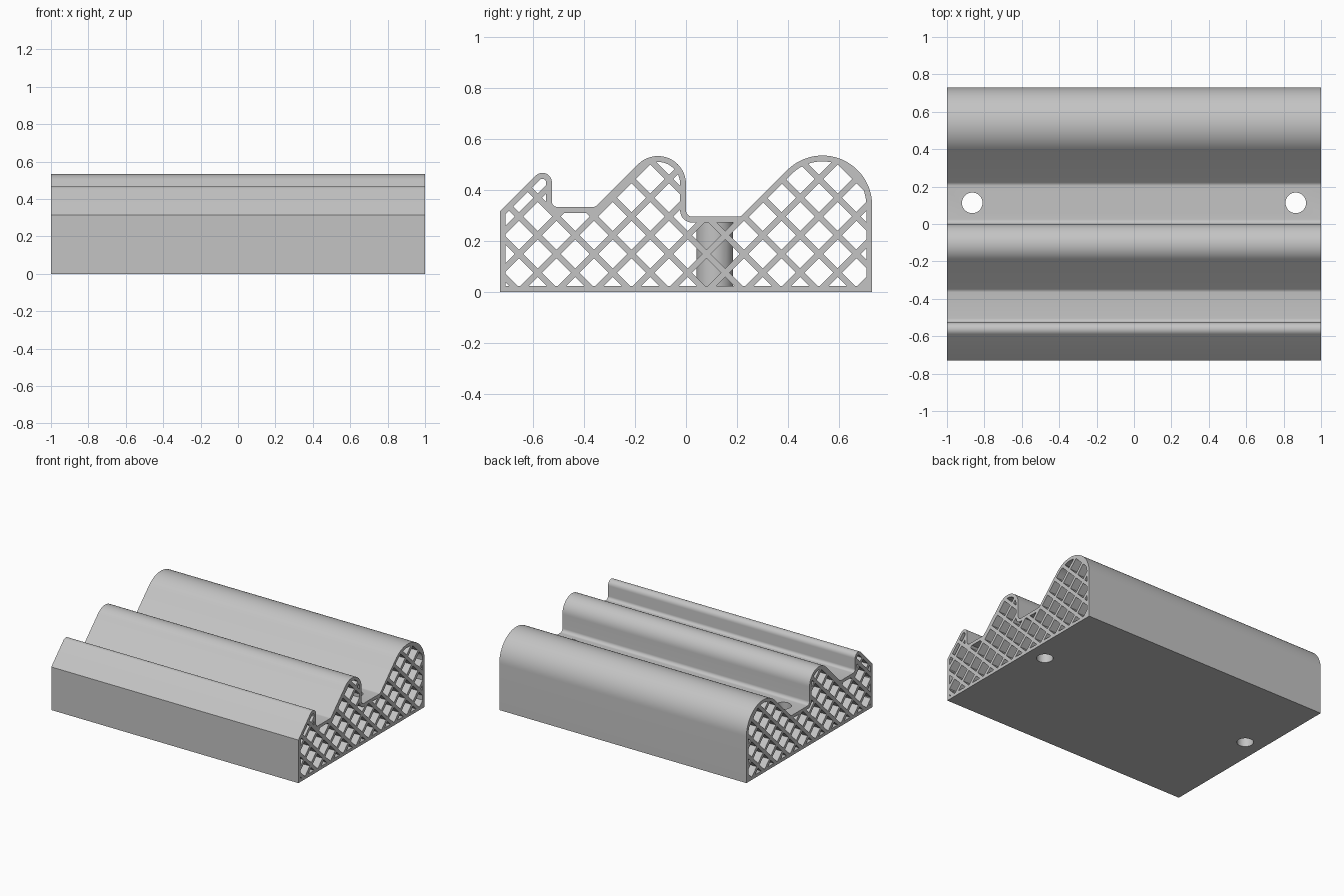
import bpy
import bmesh
from math import radians, cos, sin, sqrt

if "Cube" in bpy.data.objects:
    bpy.data.objects.remove(bpy.data.objects["Cube"], do_unlink=True)

WALL = 0.023        # thickness of the outer skin
PITCH = 0.147       # lattice spacing along y
BAR = 0.024         # lattice bar thickness
HOLE_X, HOLE_Y = 0.865, 0.113

grey = bpy.data.materials.new("plain_grey")
grey.use_nodes = True
grey.diffuse_color = (0.55, 0.55, 0.55, 1)
grey.node_tree.nodes["Principled BSDF"].inputs["Base Color"].default_value = grey.diffuse_color


def arc(y, z, r, start, end, steps):
    angles = [radians(start + (end - start) * i / steps) for i in range(steps + 1)]
    return [(y + r * cos(a), z + r * sin(a)) for a in angles]


def inset(points, width):
    """Move every edge of a clockwise outline inwards."""
    result = []
    for i, (y, z) in enumerate(points):
        normals = []
        for a, b in ((points[i - 1], (y, z)), ((y, z), points[(i + 1) % len(points)])):
            dy, dz = b[0] - a[0], b[1] - a[1]
            length = sqrt(dy * dy + dz * dz)
            normals.append((dz / length, -dy / length))
        (ay, az), (by, bz) = normals
        k = width / (1 + ay * by + az * bz)
        result.append((y + (ay + by) * k, z + (az + bz) * k))
    return result


def finish(name, bm):
    bmesh.ops.recalc_face_normals(bm, faces=bm.faces)
    mesh = bpy.data.meshes.new(name)
    bm.to_mesh(mesh)
    bm.free()
    mesh.materials.append(grey)
    obj = bpy.data.objects.new(name, mesh)
    bpy.context.collection.objects.link(obj)
    return obj


def prisms(name, outlines, half):
    """Extrude y-z outlines along x."""
    bm = bmesh.new()
    for outline in outlines:
        face = bm.faces.new([bm.verts.new((-half, y, z)) for y, z in outline])
        new = bmesh.ops.extrude_face_region(bm, geom=[face])["geom"]
        verts = [g for g in new if isinstance(g, bmesh.types.BMVert)]
        bmesh.ops.translate(bm, verts=verts, vec=(2 * half, 0, 0))
    return finish(name, bm)


def posts(name, radius, low, high):
    """A pair of upright cylinders at the screw positions."""
    bm = bmesh.new()
    for x in (-HOLE_X, HOLE_X):
        new = bmesh.ops.create_cone(bm, cap_ends=True, segments=48, radius1=radius,
                                    radius2=radius, depth=high - low)["verts"]
        bmesh.ops.translate(bm, verts=new, vec=(x, HOLE_Y, (low + high) / 2))
    return finish(name, bm)


def combine(target, tool, operation):
    tool.hide_render = True
    mod = target.modifiers.new(operation.lower(), 'BOOLEAN')
    mod.operation = operation
    mod.solver = 'EXACT'
    mod.object = tool
    bpy.context.view_layer.objects.active = target
    bpy.ops.object.modifier_apply(modifier=mod.name)
    bpy.data.objects.remove(tool, do_unlink=True)


# Side outline: three ridges with two flat-floored valleys
outline = [(-0.73, 0), (-0.73, 0.315)]
outline += arc(-0.563, 0.43, 0.037, 135, 0, 12)
outline += arc(-0.504, 0.355, 0.022, 180, 270, 8)
outline += arc(-0.366, 0.358, 0.025, 270, 315, 4)
outline += arc(-0.11, 0.423, 0.11, 135, 0, 24)
outline += arc(0.025, 0.32, 0.025, 180, 270, 8)
outline += arc(0.204, 0.32, 0.025, 270, 315, 4)
outline += arc(0.535, 0.34, 0.195, 135, 0, 32)
outline += [(0.73, 0)]

# Diamond openings between the lattice bars, trimmed by the skin
reach = PITCH / 2 - BAR / sqrt(2)
cells = []
for i in range(-12, 11):
    for j in range(-3, 7):
        if (i + j) % 2:
            y, z = 0.08 + i * PITCH / 2, 0.149 + j * PITCH / 2
            cells.append([(y - reach, z), (y, z + reach), (y + reach, z), (y, z - reach)])
openings = prisms("openings", cells, 1.1)
combine(openings, prisms("interior", [inset(outline, WALL)], 1.05), 'INTERSECT')

# Ridged body with lattice core, screw tubes and through holes
body = prisms("ridged_stand", [outline], 1.0)
combine(body, openings, 'DIFFERENCE')
combine(body, posts("screw_tubes", 0.072, 0.01, 0.285), 'UNION')
combine(body, posts("screw_holes", 0.055, -0.1, 0.5), 'DIFFERENCE')

bpy.ops.object.select_all(action='DESELECT')
body.select_set(True)
bpy.context.view_layer.objects.active = body
bpy.ops.object.shade_smooth_by_angle(angle=radians(30))
